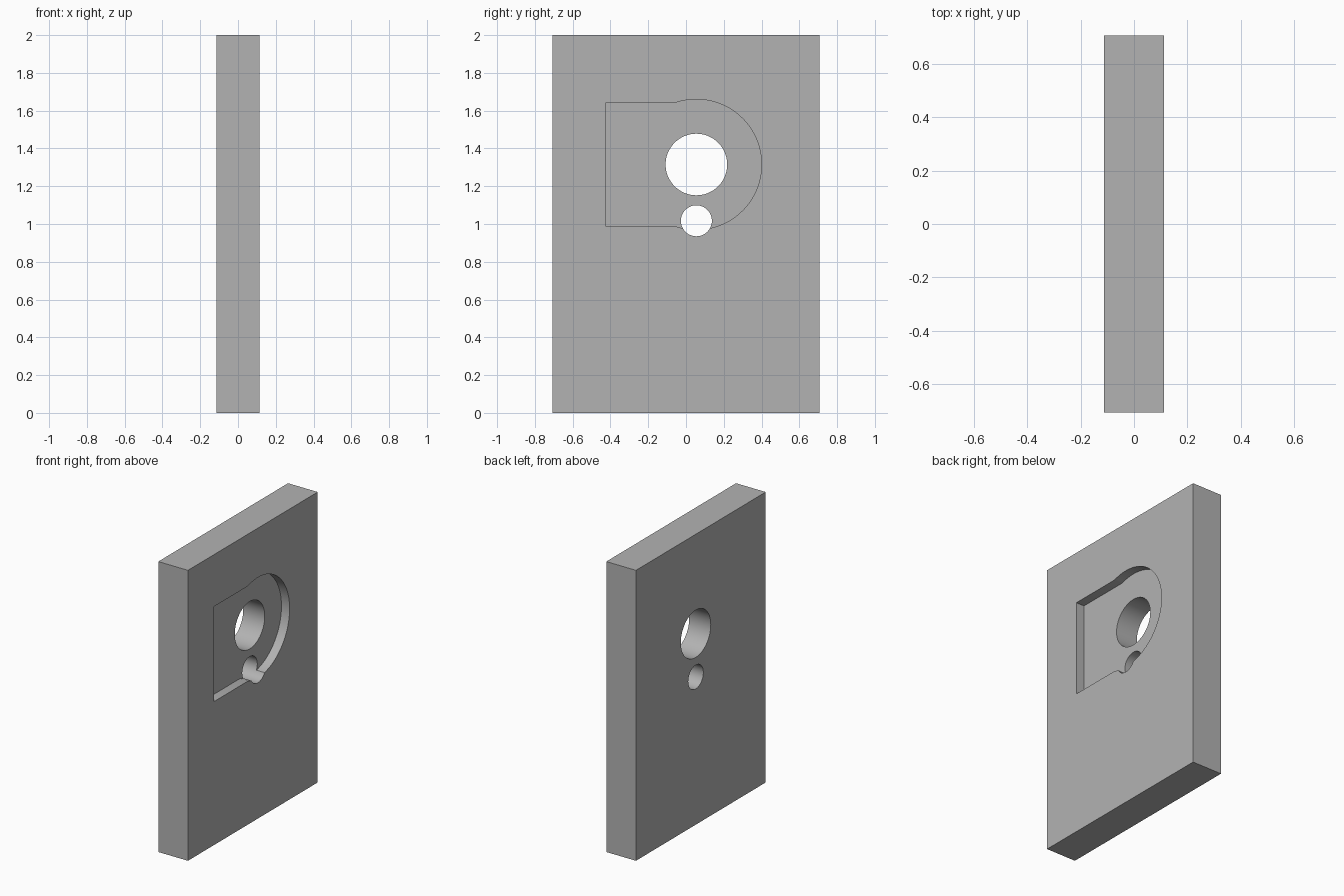
import bpy
import math

cube = bpy.data.objects.get("Cube")
if cube:
    bpy.data.objects.remove(cube, do_unlink=True)

THICK, WIDTH, HEIGHT = 0.226, 1.412, 2.0
FACE = THICK / 2
POCKET_DEPTH = 0.062
CENTRE = (0.055, 1.315)      # bore centre (y, z)
POCKET_R, POCKET_HALF, POCKET_END = 0.345, 0.327, -0.423

grey = bpy.data.materials.new("plain grey")
grey.use_nodes = True
colour = (0.45, 0.45, 0.45, 1)
grey.diffuse_color = colour
grey.node_tree.nodes["Principled BSDF"].inputs["Base Color"].default_value = colour


def prism(name, outline, x0, x1):
    """Extrude a counter-clockwise (y, z) outline from x0 to x1."""
    n = len(outline)
    verts = [(x, y, z) for x in (x0, x1) for y, z in outline]
    faces = [list(range(n))[::-1], list(range(n, 2 * n))]
    faces += [(i, (i + 1) % n, n + (i + 1) % n, n + i) for i in range(n)]
    mesh = bpy.data.meshes.new(name)
    mesh.from_pydata(verts, [], faces)
    mesh.materials.append(grey)
    obj = bpy.data.objects.new(name, mesh)
    bpy.context.collection.objects.link(obj)
    return obj


def arc(centre, radius, start, end, steps):
    return [(centre[0] + radius * math.cos(start + (end - start) * i / steps),
             centre[1] + radius * math.sin(start + (end - start) * i / steps))
            for i in range(steps + 1)]


def cylinder(name, centre, radius):
    return prism(name, arc(centre, radius, 0, math.tau, 96)[:-1], -1, 1)


# Main slab
w = WIDTH / 2
plate = prism("plate", [(-w, 0), (w, 0), (w, HEIGHT), (-w, HEIGHT)], -FACE, FACE)

# Shallow pocket: a round recess running into a straight-sided one
sweep = math.pi - math.asin(POCKET_HALF / POCKET_R)
outline = arc(CENTRE, POCKET_R, -sweep, sweep, 96)
outline += [(POCKET_END, CENTRE[1] + POCKET_HALF), (POCKET_END, CENTRE[1] - POCKET_HALF)]
cutters = [
    prism("pocket_cutter", outline, FACE - POCKET_DEPTH, 1),
    cylinder("large_hole_cutter", CENTRE, 0.163),
    cylinder("small_hole_cutter", (CENTRE[0], 1.017), 0.082),
]

# Cut the pocket and both through holes
bpy.context.view_layer.objects.active = plate
for cutter in cutters:
    cutter.hide_render = True
    mod = plate.modifiers.new(cutter.name, "BOOLEAN")
    mod.operation = "DIFFERENCE"
    mod.solver = "EXACT"
    mod.object = cutter
    bpy.ops.object.modifier_apply(modifier=mod.name)
    bpy.data.objects.remove(cutter, do_unlink=True)

# Smooth hole walls, sharp edges
bpy.ops.object.select_all(action="DESELECT")
plate.select_set(True)
bpy.ops.object.shade_smooth_by_angle(angle=math.radians(20))
